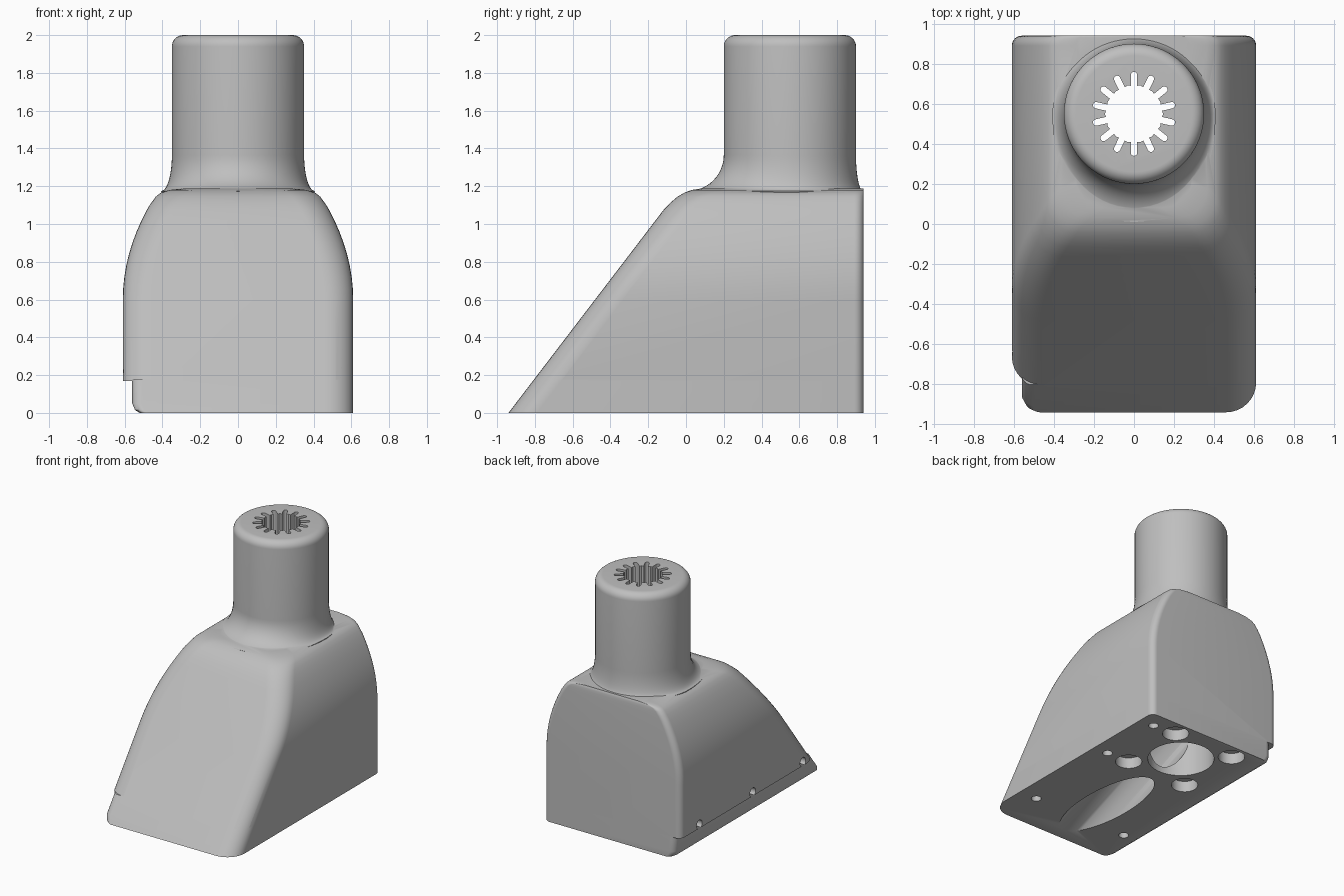
import bpy, bmesh, math
from mathutils import Vector, Matrix

old = bpy.data.objects.get("Cube")
if old:
    bpy.data.objects.remove(old, do_unlink=True)

grey = bpy.data.materials.new("plain grey")
grey.use_nodes = True
grey.diffuse_color = (0.52, 0.52, 0.52, 1)
grey.node_tree.nodes["Principled BSDF"].inputs["Base Color"].default_value = (0.52, 0.52, 0.52, 1)

NECK_Y = 0.55
BACK = 0.94


def loft(name, rings):
    """Solid skinned through rings that share one point count."""
    bm = bmesh.new()
    loops = [[bm.verts.new(p) for p in ring] for ring in rings]
    n = len(loops[0])
    for a, b in zip(loops, loops[1:]):
        for i in range(n):
            j = (i + 1) % n
            bm.faces.new((a[i], a[j], b[j], b[i]))
    bm.faces.new(loops[0][::-1])
    bm.faces.new(loops[-1])
    bmesh.ops.recalc_face_normals(bm, faces=bm.faces)
    mesh = bpy.data.meshes.new(name)
    bm.to_mesh(mesh)
    bm.free()
    mesh.materials.append(grey)
    obj = bpy.data.objects.new(name, mesh)
    bpy.context.collection.objects.link(obj)
    return obj


def rod(name, start, end, radius, segments=40):
    """Cylinder between two points."""
    start, end = Vector(start), Vector(end)
    turn = (end - start).to_track_quat("Z", "Y").to_matrix()
    circle = [turn @ Vector((radius * math.cos(t), radius * math.sin(t), 0))
              for t in (math.tau * i / segments for i in range(segments))]
    return loft(name, [[c + p for c in circle] for p in (start, end)])


def combine(target, tool, operation):
    """Apply a boolean and discard the tool."""
    tool.hide_render = True
    mod = target.modifiers.new("combine", "BOOLEAN")
    mod.operation = operation
    mod.solver = "EXACT"
    mod.object = tool
    bpy.context.view_layer.objects.active = target
    bpy.ops.object.modifier_apply(modifier=mod.name)
    bpy.data.objects.remove(tool, do_unlink=True)


def slice_ring(z, left, right, front, r_left, r_right, r_back=0.05, steps=8):
    """Horizontal rounded rectangle section."""
    corners = ((right, BACK, r_back, 1, 1), (left, BACK, r_back, -1, 1),
               (left, front, r_left, -1, -1), (right, front, r_right, 1, -1))
    pts = []
    for k, (x, y, r, sx, sy) in enumerate(corners):
        for i in range(steps + 1):
            t = math.pi / 2 * (k + i / steps)
            pts.append(Vector((x - sx * r + r * math.cos(t), y - sy * r + r * math.sin(t), z)))
    return pts


def slant(z):
    return -0.94 + 0.764 * z


# Hood body: straight lower walls, bowed shoulders, sloping front
levels = [(0.17, 0.61, slant(0.17)), (0.6, 0.61, slant(0.6))]
for i in range(1, 9):
    z = 0.6 + 0.06 * i
    levels.append((z, 0.61 - 0.13 * ((z - 0.6) / 0.48) ** 2, slant(z)))
levels += [(1.115, 0.457, -0.08), (1.145, 0.435, -0.045), (1.165, 0.41, -0.01),
           (1.18, 0.365, 0.03), (1.188, 0.29, 0.08)]
body = loft("hood_body", [slice_ring(z, -w, w, f, 0.15, 0.15) for z, w, f in levels])

# Foot: narrower on one side, leaving a ledge
foot_levels = [(0, -0.52), (0.015, -0.545), (0.05, -0.56), (0.18, -0.56)]
foot = loft("foot", [slice_ring(z, x, 0.61, slant(z), 0.05, 0.15) for z, x in foot_levels])
combine(body, foot, "UNION")

# Neck with a flared fillet, wide at the front and tight at the back
profile = [(0.08, 1.08)]
for i in range(13):
    t = math.pi / 2 * i / 12
    profile.append((0.19 * (1 - math.sin(t)), 1.175 + 0.19 * (1 - math.cos(t))))
for i in range(9):
    t = math.pi / 2 * i / 8
    profile.append((-0.06 * (1 - math.cos(t)), 1.94 + 0.06 * math.sin(t)))


def neck_ring(flare, z, segments=72):
    pts = []
    for i in range(segments):
        a = math.tau * i / segments
        s = math.sin(a)
        spread = 0.3 + (0.7 if s < 0 else -0.1) * s * s
        r = 0.35 + (flare * spread if flare > 0 else flare)
        pts.append(Vector((r * math.cos(a), NECK_Y + r * math.sin(a), z)))
    return pts


combine(body, loft("neck", [neck_ring(d, z) for d, z in profile]), "UNION")

# Main bore from below
combine(body, rod("bore", (0, NECK_Y, -0.1), (0, NECK_Y, 1.0), 0.25, 56), "DIFFERENCE")

# Slotted opening through the neck
outline = []
SLOTS = 14
for k in range(SLOTS):
    turn = Matrix.Rotation(math.pi / 2 + math.tau * k / SLOTS, 3, "Z")
    points = [(0.14, -0.016)]
    for i in range(7):
        t = math.pi * (i / 6 - 0.5)
        points.append((0.194 + 0.016 * math.cos(t), 0.016 * math.sin(t)))
    points.append((0.14, 0.016))
    half = math.pi / SLOTS
    points.append((0.145 * math.cos(half), 0.145 * math.sin(half)))
    outline += [turn @ Vector((u, v, 0)) for u, v in points]
opening = loft("slotted_opening", [[p + Vector((0, NECK_Y, z)) for p in outline] for z in (0.95, 2.1)])
combine(body, opening, "DIFFERENCE")

# Sloping duct that opens as a long oval in the base
angle = math.radians(22)
along = Vector((0, math.cos(angle), math.sin(angle)))
mouth = Vector((-0.01, -0.33, 0))
combine(body, rod("duct", mouth - along, mouth + along * 0.85, 0.19, 56), "DIFFERENCE")

# Four round pockets about the bore
for x in (-0.275, 0.275):
    for y in (-0.275, 0.275):
        combine(body, rod("pocket", (x, NECK_Y + y - 0.01, -0.1), (x, NECK_Y + y - 0.01, 0.09), 0.1),
                "DIFFERENCE")

# Small screw holes in the base
for x, y in ((0.48, 0.8), (0.48, 0.26), (0.45, -0.61), (-0.41, -0.61)):
    combine(body, rod("screw_hole", (x, y, -0.1), (x, y, 0.15), 0.038, 24), "DIFFERENCE")

# Side holes just above the ledge
for y in (0.7, 0.02, -0.62):
    combine(body, rod("side_hole", (-0.75, y, 0.2), (-0.48, y, 0.2), 0.036, 24), "DIFFERENCE")

# Smooth curves, crisp edges
bpy.ops.object.select_all(action="DESELECT")
body.select_set(True)
bpy.context.view_layer.objects.active = body
bpy.ops.object.shade_smooth_by_angle(angle=math.radians(35))
